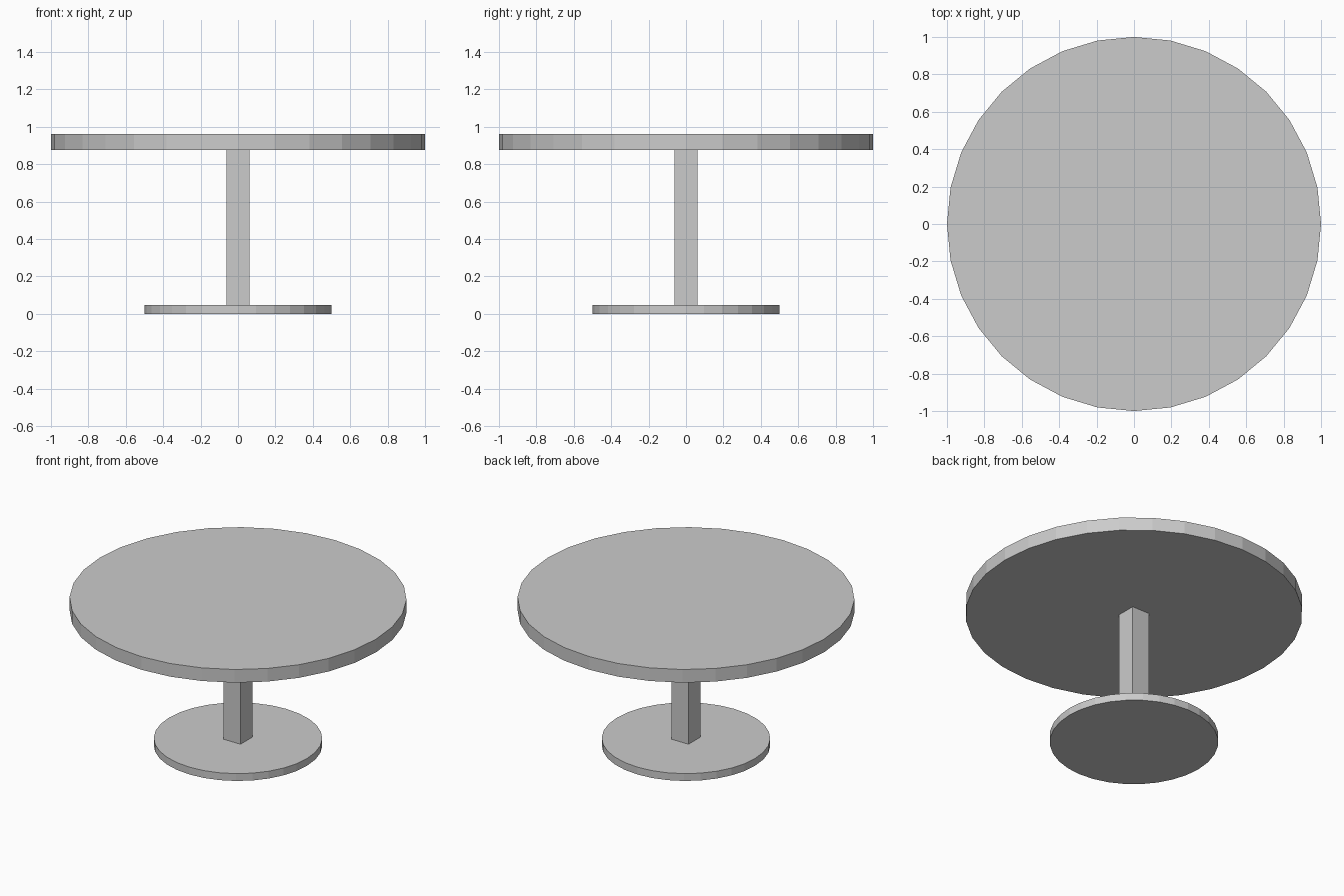
import bpy

if "Cube" in bpy.data.objects:
    bpy.data.objects.remove(bpy.data.objects["Cube"])


def disc(name, radius, z0, z1):
    bpy.ops.mesh.primitive_cylinder_add(vertices=32, radius=radius, depth=z1 - z0,
                                        location=(0, 0, (z0 + z1) / 2))
    bpy.context.object.name = name


BASE_TOP, TOP_UNDER, TOP = 0.048, 0.877, 0.963

# Round foot and round table top
disc("base", 0.5, 0, BASE_TOP)
disc("table_top", 1.0, TOP_UNDER, TOP)

# Square column between them
bpy.ops.mesh.primitive_cube_add(size=1, location=(0, 0, (BASE_TOP + TOP_UNDER) / 2))
column = bpy.context.object
column.name = "column"
column.scale = (0.125, 0.125, TOP_UNDER - BASE_TOP)
bpy.ops.object.transform_apply(location=False, rotation=False, scale=True)
